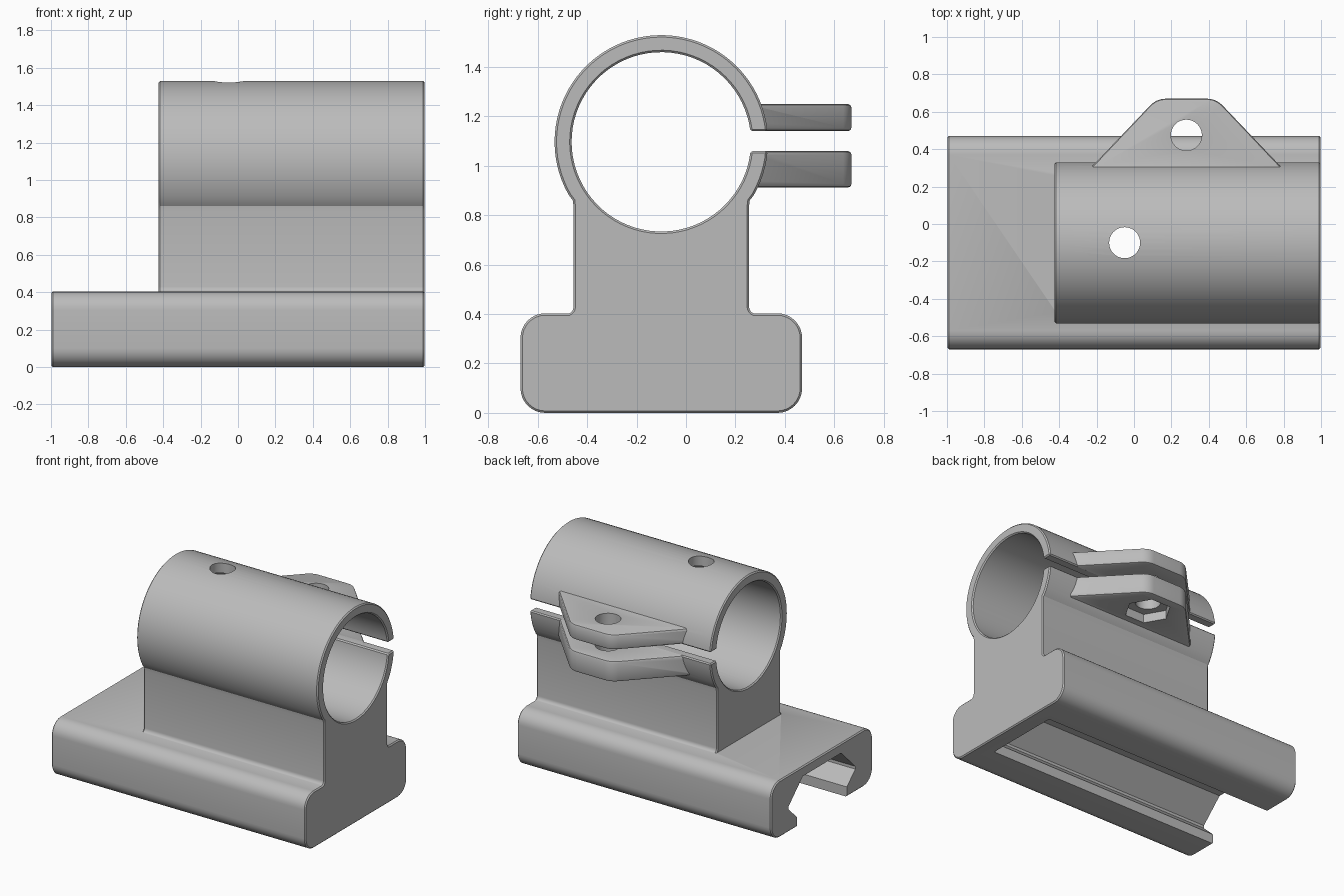
import bpy, bmesh
from math import cos, sin, radians, pi
from mathutils import Vector

if "Cube" in bpy.data.objects:
    bpy.data.objects.remove(bpy.data.objects["Cube"], do_unlink=True)

grey = bpy.data.materials.new("plain grey")
grey.use_nodes = True
grey.diffuse_color = (0.5, 0.5, 0.5, 1)
grey.node_tree.nodes["Principled BSDF"].inputs["Base Color"].default_value = (0.5, 0.5, 0.5, 1)

MID = -0.1            # y of the mount's centre line
RING_Z = 1.097        # height of the tube axis


def along_x(a, b, t):
    return (t, a + MID, b)


def along_z(a, b, t):
    return (a, b, t)


def arc(cx, cy, r, start, end, n):
    """Points on an arc, angles in degrees."""
    steps = [radians(start + (end - start) * i / n) for i in range(n + 1)]
    return [(cx + r * cos(s), cy + r * sin(s)) for s in steps]


def mirrored(half):
    """Close a right-hand half profile with its mirror image."""
    return half + [(-a, b) for a, b in reversed(half)]


def apply(obj, mod):
    bpy.ops.object.select_all(action='DESELECT')
    obj.select_set(True)
    bpy.context.view_layer.objects.active = obj
    bpy.ops.object.modifier_apply(modifier=mod.name)


def prism(name, pts, lo, hi, place, bevel=0.0, segments=1):
    """Extrude a closed profile from lo to hi and soften its hard edges."""
    bm = bmesh.new()
    low = [bm.verts.new(place(a, b, lo)) for a, b in pts]
    high = [bm.verts.new(place(a, b, hi)) for a, b in pts]
    bm.faces.new(low)
    bm.faces.new(high)
    for i in range(len(pts)):
        j = (i + 1) % len(pts)
        bm.faces.new((low[i], low[j], high[j], high[i]))
    bmesh.ops.recalc_face_normals(bm, faces=bm.faces)
    mesh = bpy.data.meshes.new(name)
    bm.to_mesh(mesh)
    bm.free()
    mesh.materials.append(grey)
    obj = bpy.data.objects.new(name, mesh)
    bpy.context.collection.objects.link(obj)
    if bevel:
        mod = obj.modifiers.new("soft edges", 'BEVEL')
        mod.width = bevel
        mod.segments = segments
        mod.limit_method = 'ANGLE'
        mod.angle_limit = radians(42)
        mod.use_clamp_overlap = False
        apply(obj, mod)
    return obj


def combine(target, other, operation):
    mod = target.modifiers.new(operation, 'BOOLEAN')
    mod.operation = operation
    mod.solver = 'EXACT'
    mod.object = other
    apply(target, mod)
    bpy.data.objects.remove(other, do_unlink=True)


# Base block with rounded long edges
base_half = arc(0.47, 0.1, 0.1, -90, 0, 8) + arc(0.47, 0.303, 0.1, 0, 90, 8)
mount = prism("clamp_mount", mirrored(base_half), -0.998, 0.998, along_x, 0.008)

# Pedestal and split tube in one C-shaped profile
right_side = [(0.385, 0.36), (0.385, 0.4)] + arc(0.385, 0.43, 0.03, -90, -180, 5)[1:]
right_side += [(0.355, 0.835), (0.358, 0.86)]
left_side = [(-a, b) for a, b in reversed(right_side)]
OUTER, INNER = 0.432, 0.363
outer_low = arc(0, RING_Z, OUTER, -30, -4.9, 6)
inner = arc(0, RING_Z, INNER, -5.9, -353.2, 72)
outer_high = arc(0, RING_Z, OUTER, 5.7, 210, 48)
body = prism("pedestal_and_tube", right_side + outer_low + inner + outer_high + left_side,
             -0.425, 0.998, along_x, 0.008)
combine(mount, body, 'UNION')

# Pair of clamping ears beside the split
ear_x = 0.28
ear_half = [(0.54, 0.27)] + arc(0.11, 0.555, 0.115, 45, 90, 6)
ear = [(a + ear_x, b) for a, b in mirrored(ear_half)]
for label, lo, hi in (("lower_ear", 0.912, 1.06), ("upper_ear", 1.14, 1.25)):
    combine(mount, prism(label, ear, lo, hi, along_z, 0.015, 2), 'UNION')

# Dovetail slot, open at one end of the base
slot_half = [(0.28, -0.1), (0.28, 0.07), (0.375, 0.16), (0.375, 0.18), (0.215, 0.335)]
combine(mount, prism("rail_slot", mirrored(slot_half), -1.2, 0.88, along_x), 'DIFFERENCE')

# Screw holes and the six-sided nut pocket
cuts = (("screw_hole", -0.05, MID, 0.083, 32, 0.2, 1.7),
        ("ear_hole", ear_x, 0.475, 0.083, 32, 0.8, 1.4),
        ("nut_pocket", ear_x, 0.475, 0.155, 6, 0.8, 0.975))
for label, x, y, r, sides, lo, hi in cuts:
    ring = arc(x, y, r, 0, 360, sides)[:-1]
    combine(mount, prism(label, ring, lo, hi, along_z), 'DIFFERENCE')

# Smooth shading with sharp edges kept
bpy.ops.object.select_all(action='DESELECT')
mount.select_set(True)
bpy.context.view_layer.objects.active = mount
bpy.ops.object.shade_smooth_by_angle(angle=radians(30))
